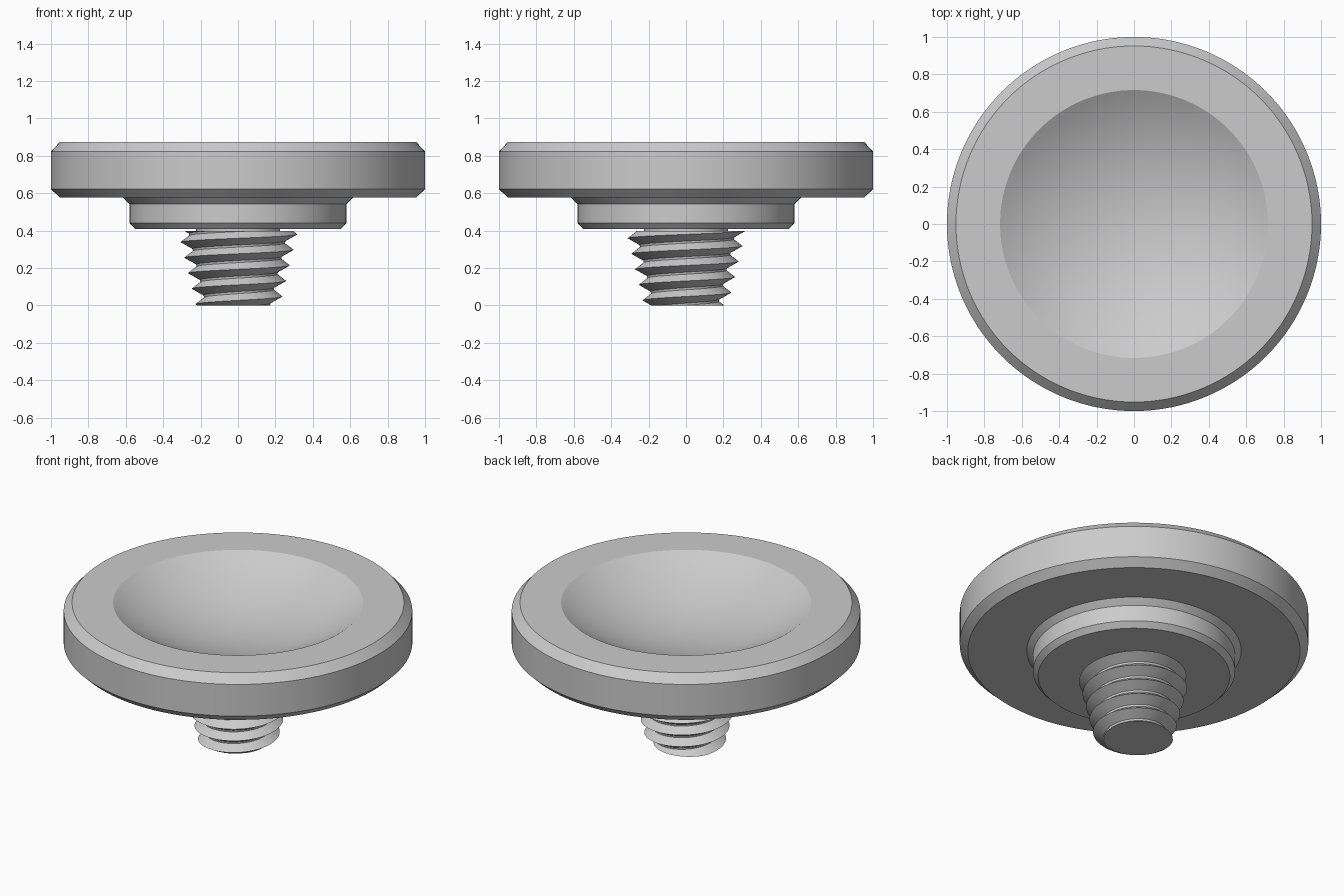
import bpy
import bmesh
import math

cube = bpy.data.objects.get("Cube")
if cube:
    bpy.data.objects.remove(cube, do_unlink=True)

metal = bpy.data.materials.new("plain grey metal")
metal.use_nodes = True
GREY = (0.6, 0.6, 0.6, 1)
metal.diffuse_color = GREY
metal.node_tree.nodes["Principled BSDF"].inputs["Base Color"].default_value = GREY


def finish(name, bm):
    bmesh.ops.recalc_face_normals(bm, faces=bm.faces)
    mesh = bpy.data.meshes.new(name)
    bm.to_mesh(mesh)
    bm.free()
    obj = bpy.data.objects.new(name, mesh)
    bpy.context.collection.objects.link(obj)
    mesh.materials.append(metal)
    bpy.ops.object.select_all(action='DESELECT')
    obj.select_set(True)
    bpy.context.view_layer.objects.active = obj
    bpy.ops.object.shade_smooth_by_angle(angle=math.radians(20))
    return obj


def lathe(name, profile, steps=128):
    bm = bmesh.new()
    verts = [bm.verts.new((r, 0, z)) for r, z in profile]
    edges = [bm.edges.new(pair) for pair in zip(verts, verts[1:])]
    bmesh.ops.spin(bm, geom=verts + edges, cent=(0, 0, 0), axis=(0, 0, 1),
                   angle=math.tau, steps=steps)
    bmesh.ops.remove_doubles(bm, verts=bm.verts, dist=0.0001)
    return finish(name, bm)


# Button head: spherical dish, chamfered rim and stepped collar
TOP, DISH_R, DISH_D = 0.875, 0.716, 0.21
ball = (DISH_R ** 2 + DISH_D ** 2) / (2 * DISH_D)
sweep = math.asin(DISH_R / ball)
dish = [(ball * math.sin(sweep * i / 16),
         TOP - DISH_D + ball * (1 - math.cos(sweep * i / 16))) for i in range(17)]
rim = [(0.952, TOP), (1, 0.823), (1, 0.622), (0.953, 0.577)]
collar = [(0.615, 0.577), (0.58, 0.542), (0.58, 0.44), (0.55, 0.408), (0, 0.408)]
lathe("button_head", dish + rim + collar)

# Short neck between collar and thread
lathe("screw_neck", [(0, 0.39), (0.225, 0.39), (0.225, 0.41), (0, 0.41)], 64)

# Tapered single-start thread, swept as a helix and trimmed flat at both ends
PITCH, DEPTH, STEPS, TURNS = 0.083, 0.055, 64, 8
section = [(-0.5, 1), (-0.43, 1), (0, 0), (0.43, 1), (0.5, 1)]
bm = bmesh.new()
previous = None
for i in range(STEPS * TURNS + 1):
    angle = math.tau * i / STEPS
    crest_z = 0.38 + PITCH * (i / STEPS - 6)
    row = []
    for offset, cut in section:
        z = crest_z + offset * PITCH
        r = 0.226 + 0.24 * z - DEPTH * cut
        row.append(bm.verts.new((r * math.cos(angle), r * math.sin(angle), z)))
    if previous:
        for k in range(len(row) - 1):
            bm.faces.new((previous[k], row[k], row[k + 1], previous[k + 1]))
    previous = row
bmesh.ops.remove_doubles(bm, verts=bm.verts, dist=0.0001)
for height, normal in ((0, -1), (0.398, 1)):
    bmesh.ops.bisect_plane(bm, geom=bm.verts[:] + bm.edges[:] + bm.faces[:],
                           plane_co=(0, 0, height), plane_no=(0, 0, normal),
                           clear_outer=True)
    loop = [e for e in bm.edges if e.is_boundary
            and all(abs(v.co.z - height) < 0.0001 for v in e.verts)]
    bmesh.ops.contextual_create(bm, geom=loop)
finish("screw_thread", bm)
